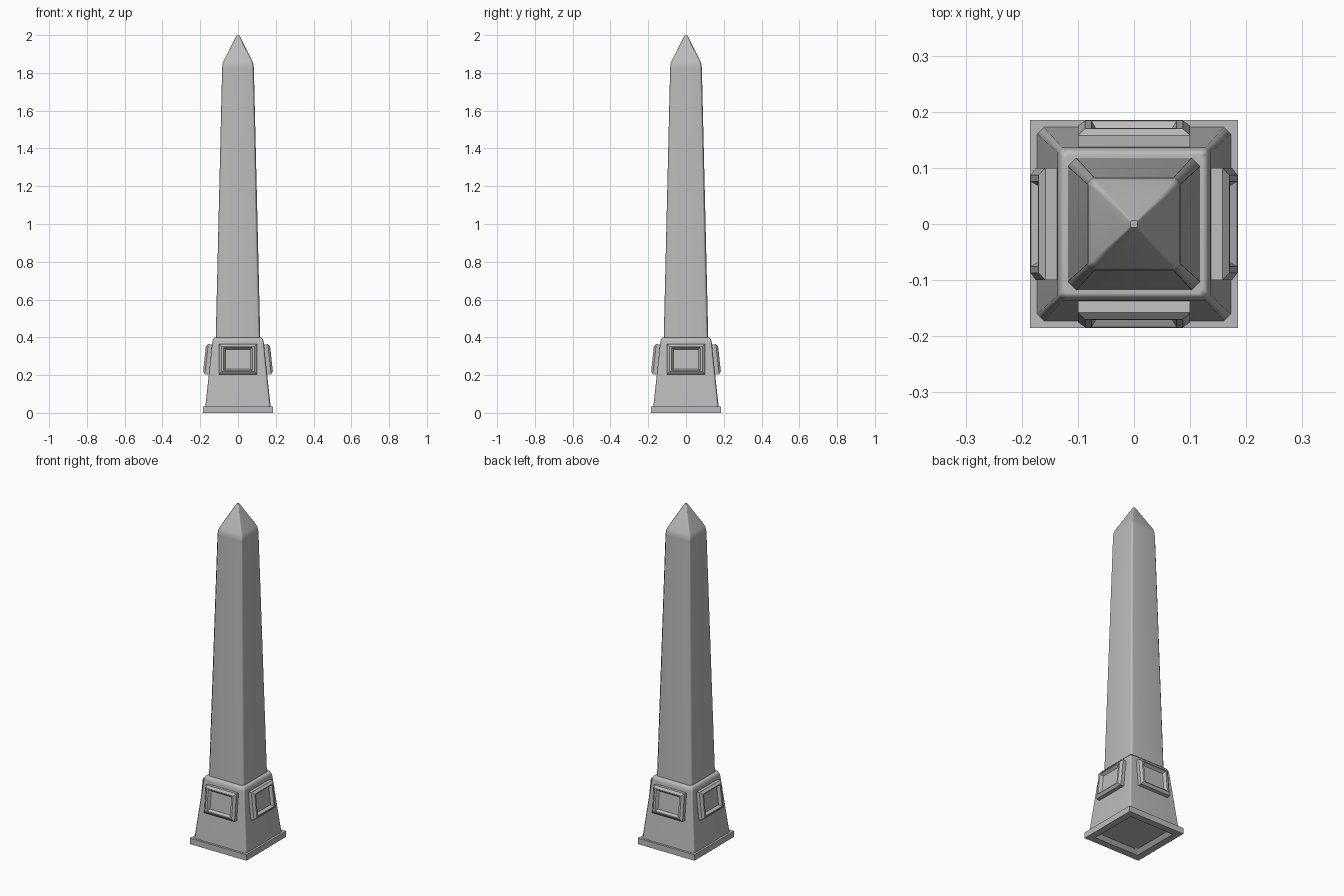
import bpy, bmesh, math
from mathutils import Matrix

if "Cube" in bpy.data.objects:
    bpy.data.objects.remove(bpy.data.objects["Cube"])


def make_material(name, value):
    mat = bpy.data.materials.new(name)
    mat.use_nodes = True
    color = (value, value, value, 1)
    mat.diffuse_color = color
    mat.node_tree.nodes["Principled BSDF"].inputs["Base Color"].default_value = color
    return mat


stone = make_material("grey stone", 0.5)


def ring(bm, z, hx, hy, cut):
    """Rectangle with cut corners, listed counter-clockwise."""
    pts = []
    for sx, sy, flip in ((1, 1, 0), (-1, 1, 1), (-1, -1, 0), (1, -1, 1)):
        pair = [(sx * hx, sy * (hy - cut), z), (sx * (hx - cut), sy * hy, z)]
        pts += reversed(pair) if flip else pair
    return [bm.verts.new(p) for p in pts]


def loft(name, sections, cap_first=True, smooth=None):
    """Skin a stack of (z, half x, half y, corner cut) sections."""
    bm = bmesh.new()
    rings = [ring(bm, *s) for s in sections]
    for a, b in zip(rings, rings[1:]):
        for i in range(len(a)):
            j = (i + 1) % len(a)
            bm.faces.new((a[i], a[j], b[j], b[i]))
    if cap_first:
        bm.faces.new(reversed(rings[0]))
    bm.faces.new(rings[-1])
    bmesh.ops.remove_doubles(bm, verts=bm.verts, dist=0.0001)
    mesh = bpy.data.meshes.new(name)
    bm.to_mesh(mesh)
    bm.free()
    mesh.materials.append(stone)
    obj = bpy.data.objects.new(name, mesh)
    bpy.context.collection.objects.link(obj)
    if smooth:
        bpy.ops.object.select_all(action="DESELECT")
        obj.select_set(True)
        bpy.context.view_layer.objects.active = obj
        bpy.ops.object.shade_smooth_by_angle(angle=math.radians(smooth))
        weighted = obj.modifiers.new("weighted normals", "WEIGHTED_NORMAL")
        weighted.keep_sharp = True
    return obj


def square(z, half, cut):
    return (z, half, half, cut)


# Plinth slab, with a shallow recess underneath
loft("plinth", [square(0.02, 0.125, 0.012), square(0.0, 0.145, 0),
                square(0.0, 0.185, 0), square(0.035, 0.185, 0)])

# Tapered pedestal with rounded shoulders
loft("pedestal", [square(0.03, 0.173, 0.012), square(0.375, 0.136, 0.009),
                  square(0.39, 0.132, 0.009), square(0.4, 0.123, 0.008)], smooth=50)

# Tapering shaft with softened corners and a pointed cap
loft("shaft", [square(0.39, 0.118, 0.015), square(1.825, 0.084, 0.012),
               square(1.845, 0.082, 0.012), square(1.865, 0.075, 0.009),
               square(1.985, 0.014, 0.004), square(2.0, 0.006, 0.002)], smooth=50)

# Framed panel on each sloping wall of the pedestal
tilt = math.atan2(0.037, 0.345)
for k, side in enumerate(("front", "left", "back", "right")):
    panel = loft(side + "_panel", [
        (-0.01, 0.1, 0.08, 0), (0.013, 0.1, 0.08, 0), (0.024, 0.087, 0.067, 0),
        (0.024, 0.076, 0.062, 0), (0.008, 0.066, 0.052, 0)])
    panel.matrix_world = (Matrix.Rotation(k * math.pi / 2, 4, "Z")
                          @ Matrix.Translation((0, -0.1535, 0.283))
                          @ Matrix.Rotation(math.pi / 2 - tilt, 4, "X"))
